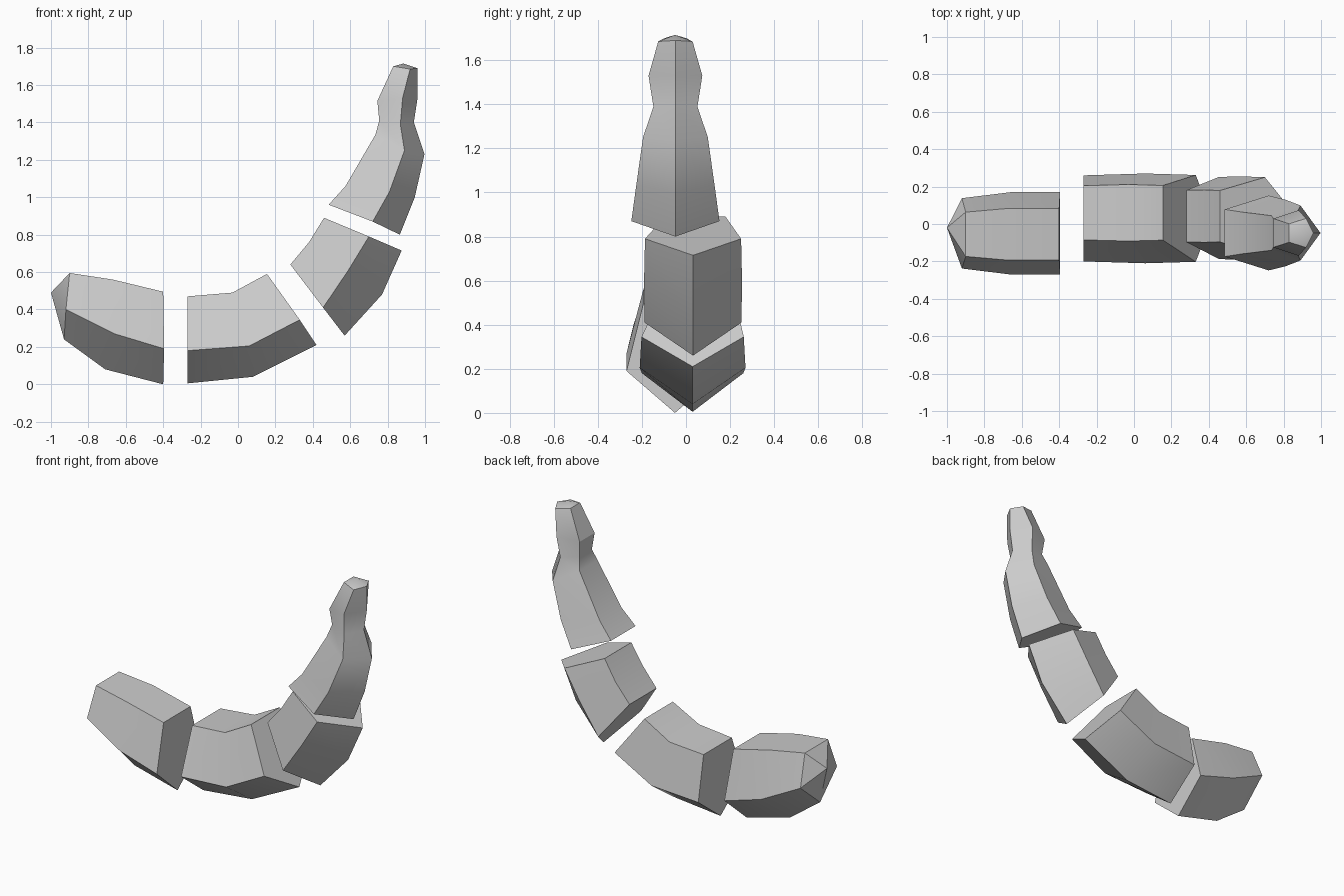
import bpy, bmesh, math

if "Cube" in bpy.data.objects:
    bpy.data.objects.remove(bpy.data.objects["Cube"])

INNER = 0.63   # inner edge half-width relative to the side edges


def fruit_slice(name, y, lean, rings, tip=None):
    """Loft five-sided rings; each ring is outer xz, side xz, inner xz, half-width."""
    bm = bmesh.new()
    loops = []
    for (ox, oz), (sx, sz), (ix, iz), w in rings:
        v = w * INNER
        pts = [(ox, y, oz), (sx, y - w, sz), (ix, y + lean - v, iz),
               (ix, y + lean + v, iz), (sx, y + w, sz)]
        loops.append([bm.verts.new(p) for p in pts])
    for a, b in zip(loops, loops[1:]):
        for i in range(5):
            j = (i + 1) % 5
            bm.faces.new((a[i], a[j], b[j], b[i]))
    bm.faces.new(loops[0])
    # last ring closes flat or as a fan to a tip
    if tip:
        t = bm.verts.new(tip)
        for i in range(5):
            bm.faces.new((loops[-1][i], loops[-1][(i + 1) % 5], t))
    else:
        bm.faces.new(loops[-1])
    bmesh.ops.recalc_face_normals(bm, faces=bm.faces)
    me = bpy.data.meshes.new(name)
    bm.to_mesh(me)
    bm.free()
    ob = bpy.data.objects.new(name, me)
    bpy.context.collection.objects.link(ob)
    bpy.ops.object.select_all(action='DESELECT')
    ob.select_set(True)
    bpy.context.view_layer.objects.active = ob
    bpy.ops.object.shade_smooth_by_angle(angle=math.radians(30))
    return ob


# Blossom end, closed by a blunt point
fruit_slice("banana_end_slice", -0.05, -0.005, [
    ((-.40, .00), (-.395, .19), (-.40, .495), .22),
    ((-.71, .08), (-.66, .27), (-.67, .56), .22),
    ((-.93, .24), (-.92, .40), (-.90, .595), .188),
], tip=(-1.0, -0.02, 0.49))

# Two middle slices
fruit_slice("banana_lower_slice", 0.03, 0.03, [
    ((-.27, .005), (-.27, .18), (-.27, .47), .23),
    ((.08, .04), (.06, .205), (-.03, .49), .24),
    ((.42, .21), (.33, .345), (.155, .59), .232),
])
fruit_slice("banana_upper_slice", 0.032, 0.01, [
    ((.57, .26), (.455, .41), (.28, .64), .22),
    ((.77, .48), (.59, .61), (.38, .76), .222),
    ((.875, .715), (.70, .79), (.46, .89), .218),
])

# Top slice narrowing into the stem
fruit_slice("banana_stem_slice", -0.048, 0.0, [
    ((.865, .80), (.72, .87), (.485, .96), .20),
    ((.945, 1.00), (.81, 1.03), (.575, 1.06), .178),
    ((.997, 1.23), (.89, 1.25), (.735, 1.335), .147),
    ((.94, 1.40), (.868, 1.39), (.755, 1.41), .10),
    ((.96, 1.53), (.88, 1.53), (.745, 1.515), .122),
    ((.96, 1.69), (.92, 1.685), (.83, 1.70), .078),
], tip=(0.885, -0.05, 1.715))
